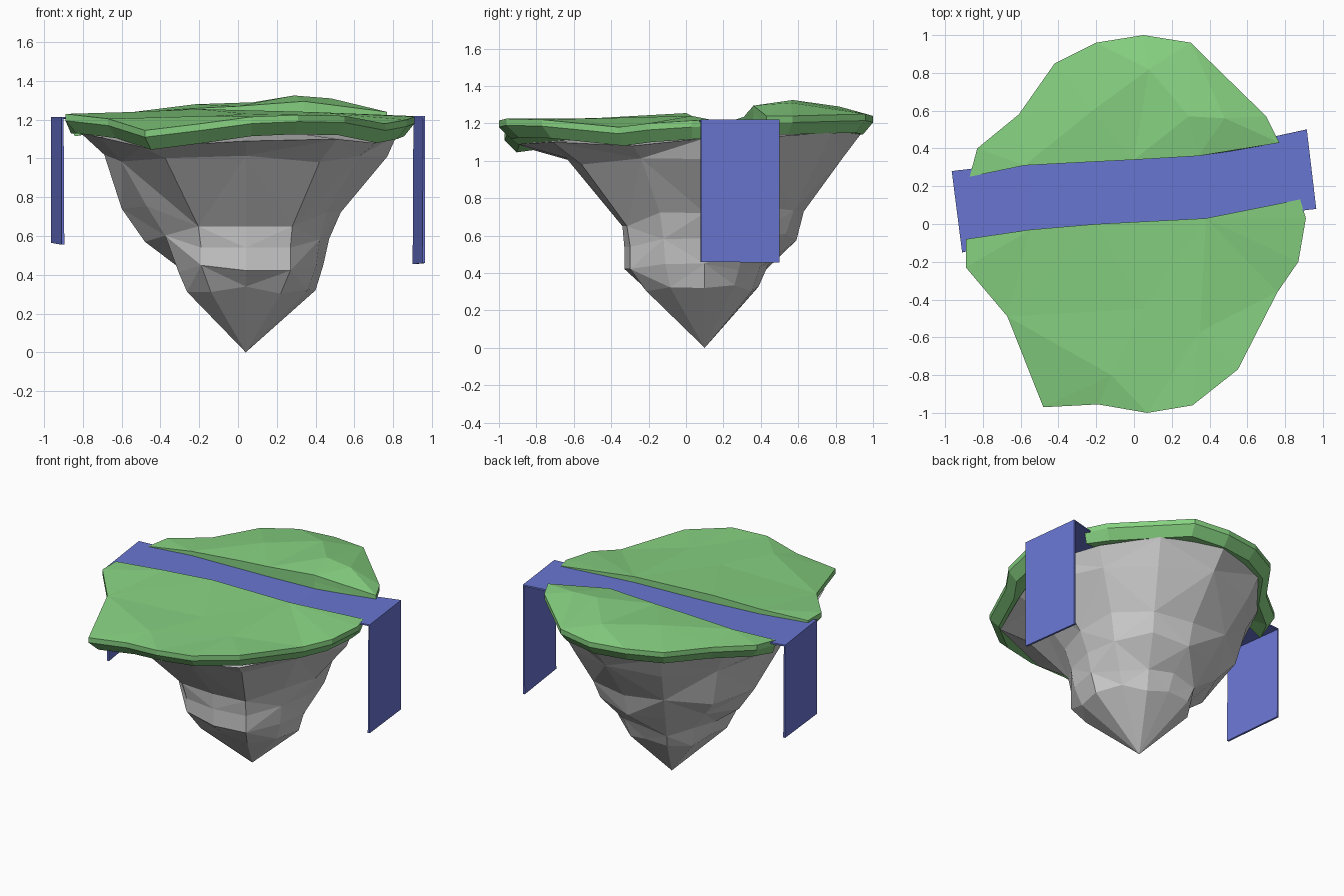
import bpy, math
from mathutils import Vector
from mathutils.geometry import delaunay_2d_cdt
import bmesh

if "Cube" in bpy.data.objects:
    bpy.data.objects.remove(bpy.data.objects["Cube"])


def make_object(name, verts, faces, colour=None):
    mesh = bpy.data.meshes.new(name)
    mesh.from_pydata(verts, [], faces)
    bm = bmesh.new()
    bm.from_mesh(mesh)
    bmesh.ops.recalc_face_normals(bm, faces=bm.faces)
    bm.to_mesh(mesh)
    bm.free()
    obj = bpy.data.objects.new(name, mesh)
    bpy.context.collection.objects.link(obj)
    if colour:
        mat = bpy.data.materials.new(name + "_colour")
        mat.diffuse_color = (*colour, 1)
        mat.use_nodes = True
        mat.node_tree.nodes["Principled BSDF"].inputs["Base Color"].default_value = mat.diffuse_color
        mesh.materials.append(mat)
    return obj


# Rock: stacked 12-sided rings tapering to an off-centre tip
CX, CY, N = 0.04, 0.10, 12
rings = [
    (0.32, [.36, .32, .29, .29, .33, .31, .31, .35, .36, .34, .36, .37]),
    (0.43, [.40, .36, .34, .34, .37, .34, .34, .40, .46, .43, .46, .42]),
    (0.59, [.43, .46, .50, .49, .48, .50, .52, .48, .46, .43, .46, .44]),
    (0.74, [.49, .52, .55, .53, .58, .62, .64, .59, .49, .44, .48, .48]),
    (1.00, [.73, .67, .69, .74, .73, .69, .73, .74, .83, .74, .76, .68]),
    (1.12, [.78, .74, .78, .84, .81, .77, .85, .87, 1.07, 1.0, .94, .77]),
]
rim_z = [1.12, 1.13, 1.15, 1.15, 1.15, 1.14, 1.13, 1.11, 1.06, 1.09, 1.10, 1.08]
verts, faces = [(CX, CY, 0)], []
for k, (z, radii) in enumerate(rings):
    for i, r in enumerate(radii):
        a = 2 * math.pi * i / N
        zz = rim_z[i] if k == 5 else z + 0.02 * math.sin(i * 2.3 + k * 1.7)
        if i in (8, 9, 10) and k in (2, 3):      # lower ledge at the front
            zz = {2: 0.54, 3: 0.65}[k]
        verts.append((CX + r * math.cos(a), CY + r * math.sin(a), zz))
verts.append((CX, CY, 1.17))
top = len(verts) - 1
for i in range(N):
    j = (i + 1) % N
    faces.append((0, 1 + j, 1 + i))
    for k in range(len(rings) - 1):
        p, q = 1 + k * N, 1 + (k + 1) * N
        a, b, c, d = p + i, p + j, q + j, q + i
        faces += [(a, b, c), (a, c, d)] if (i + k) % 2 else [(a, b, d), (b, c, d)]
    faces.append((top, top - N + i, top - N + j))
make_object("rock", verts, faces)


# Grass: triangulated top, bevelled outer rim, straight river bank
def grass(name, rim, bank, inner):
    outline = rim + bank
    n = len(outline)
    edges = [(i, (i + 1) % n) for i in range(n)]
    points = outline + inner
    verts = list(points)
    faces = [tuple(f) for f in
             delaunay_2d_cdt([Vector(p[:2]) for p in points], edges, [], 1, 1e-5)[2]]
    rows = [list(range(n))]
    for drop, scale in ((0.035, 1.0), (0.10, 0.94)):
        rows.append(list(range(len(verts), len(verts) + n)))
        for i, (x, y, z) in enumerate(outline):
            if i < len(rim):
                s = scale if 0 < i < len(rim) - 1 else (1 + scale) / 2
                verts.append((CX + (x - CX) * s, CY + (y - CY) * s, z - drop))
            else:
                verts.append((x, y, z - drop * (z - 1.17) / 0.10))
    for u, l in zip(rows, rows[1:]):
        for i, j in edges:
            faces.append((u[i], l[i], l[j], u[j]))
    # underside
    base = rows[-1]
    faces += [tuple(base[i] for i in f) for f in
              delaunay_2d_cdt([Vector(p[:2]) for p in outline], edges, [], 1, 1e-5)[2]]
    make_object(name, verts, faces, (0.24, 0.64, 0.22))


grass("front_grass",
      [(-.89, -.08, 1.23), (-.89, -.23, 1.23), (-.67, -.49, 1.205), (-.48, -.97, 1.145),
       (-.19, -.955, 1.18), (.07, -1.0, 1.215), (.31, -.96, 1.225), (.55, -.77, 1.22),
       (.76, -.36, 1.18), (.87, -.20, 1.20), (.91, .03, 1.215), (.88, .13, 1.22)],
      [(.38, .03, 1.24), (-.2, 0, 1.255), (-.55, -.03, 1.24)],
      [(.05, -.45, 1.23), (-.12, -.80, 1.22), (.35, -.57, 1.225)])
grass("back_grass",
      [(.77, .43, 1.24), (.70, .57, 1.24), (.30, .96, 1.25), (.05, 1.0, 1.24),
       (-.20, .96, 1.245), (-.42, .85, 1.235), (-.61, .58, 1.22), (-.83, .40, 1.225),
       (-.87, .25, 1.215)],
      [(-.58, .31, 1.235), (-.2, .33, 1.26), (0, .34, 1.27), (.34, .36, 1.295)],
      [(.29, .57, 1.325), (.48, .56, 1.31), (.08, .82, 1.29), (-.22, .60, 1.28)])

# River: one ribbon that drops as a waterfall at each end
south = [(-.91, -.15, .555), (-.91, -.15, 1.215), (-.55, -.05, 1.205), (0, -.01, 1.20),
         (.38, .01, 1.20), (.965, .08, 1.22), (.965, .08, .46)]
north = [(-.965, .28, .565), (-.965, .28, 1.215), (-.55, .33, 1.205), (0, .36, 1.20),
         (.36, .38, 1.20), (.915, .50, 1.22), (.915, .50, .455)]
m = len(south)
river = make_object("river", south + north,
                    [(i, i + 1, m + i + 1, m + i) for i in range(m - 1)], (0.14, 0.18, 0.64))
if river.data.polygons[2].normal.z < 0:
    river.data.flip_normals()
solid = river.modifiers.new("thickness", 'SOLIDIFY')
solid.thickness = 0.014
solid.offset = -1
